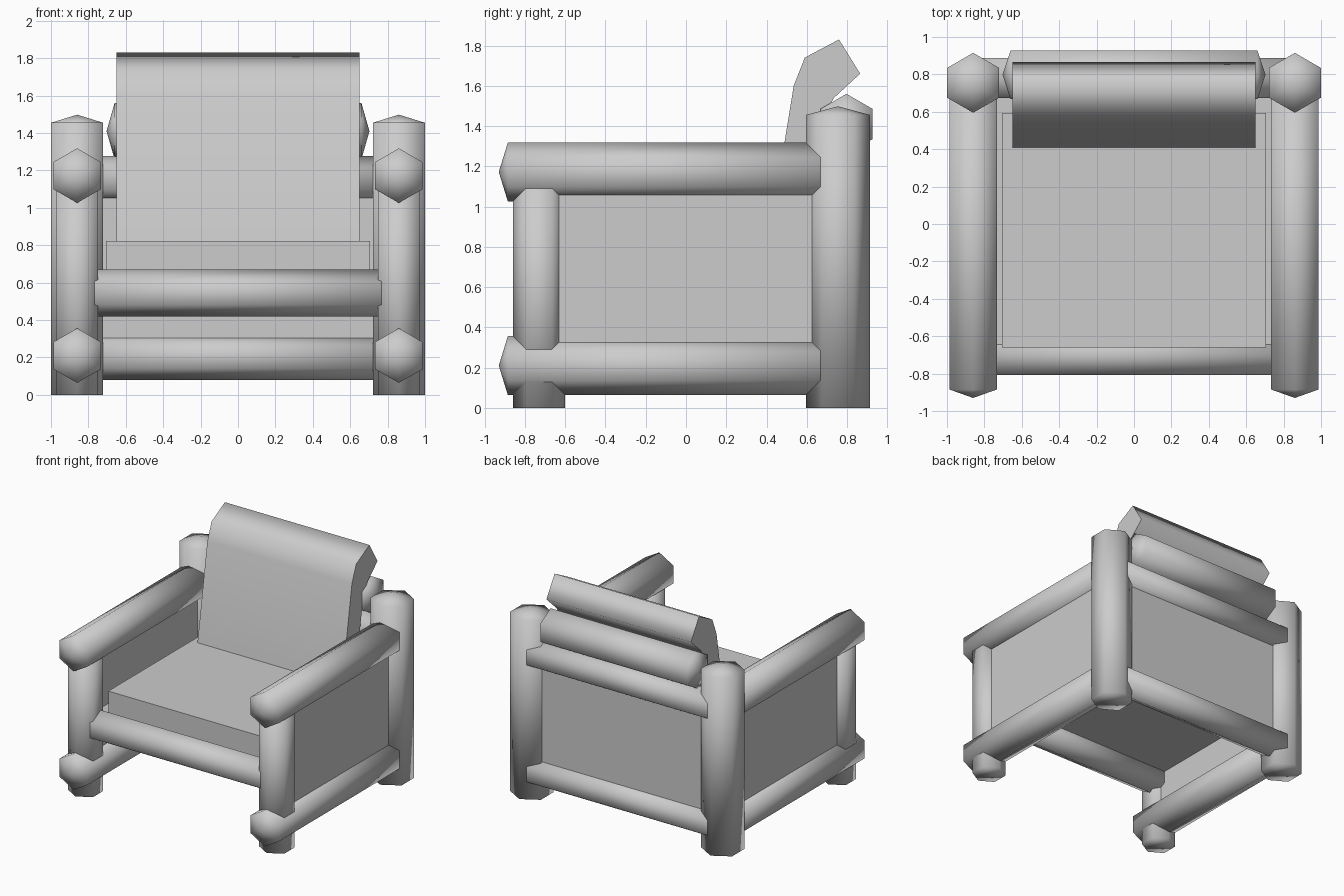
import bpy, bmesh, math
from mathutils import Vector

cube = bpy.data.objects.get("Cube")
if cube:
    bpy.data.objects.remove(cube, do_unlink=True)

grey = bpy.data.materials.new("plain_grey")
grey.use_nodes = True
colour = (0.604, 0.604, 0.604, 1)
grey.diffuse_color = colour
grey.node_tree.nodes["Principled BSDF"].inputs["Base Color"].default_value = colour


def finish(name, bm, smooth_angle=89):
    bmesh.ops.recalc_face_normals(bm, faces=bm.faces)
    mesh = bpy.data.meshes.new(name)
    bm.to_mesh(mesh)
    bm.free()
    mesh.materials.append(grey)
    obj = bpy.data.objects.new(name, mesh)
    bpy.context.collection.objects.link(obj)
    bpy.ops.object.select_all(action='DESELECT')
    obj.select_set(True)
    bpy.context.view_layer.objects.active = obj
    bpy.ops.object.shade_smooth_by_angle(angle=math.radians(smooth_angle))


def log(name, start, end, radius, point, tips=(0, 0)):
    """Six-sided log with one corner towards `point`; tips are cone heights."""
    start, end, point = Vector(start), Vector(end), Vector(point)
    axis = (end - start).normalized()
    side = axis.cross(point)
    bm = bmesh.new()
    rings = []
    for centre in (start, end):
        rings.append([bm.verts.new(centre + radius * (point * math.cos(i * math.pi / 3)
                                                      + side * math.sin(i * math.pi / 3)))
                      for i in range(6)])
    for i in range(6):
        j = (i + 1) % 6
        bm.faces.new((rings[0][i], rings[0][j], rings[1][j], rings[1][i]))
    for ring, centre, tip, way in ((rings[0], start, tips[0], -axis), (rings[1], end, tips[1], axis)):
        if tip:
            apex = bm.verts.new(centre + way * tip)
            for i in range(6):
                bm.faces.new((ring[i], ring[(i + 1) % 6], apex))
        else:
            bm.faces.new(ring)
    finish(name, bm, 180)


def box(name, low, high):
    bm = bmesh.new()
    bmesh.ops.create_cube(bm, size=1)
    for v in bm.verts:
        v.co = [l + (c + 0.5) * (h - l) for c, l, h in zip(v.co, low, high)]
    finish(name, bm)


def extrude_profile(name, profile, half_width):
    bm = bmesh.new()
    face = bm.faces.new([bm.verts.new((-half_width, y, z)) for y, z in profile])
    moved = bmesh.ops.extrude_face_region(bm, geom=[face])["geom"]
    bmesh.ops.translate(bm, vec=(2 * half_width, 0, 0),
                        verts=[g for g in moved if isinstance(g, bmesh.types.BMVert)])
    # Close the starting end if the extrusion moved it
    bmesh.ops.holes_fill(bm, edges=[e for e in bm.edges if e.is_boundary], sides=0)
    finish(name, bm)


Y, Z = (0, 1, 0), (0, 0, 1)

# Side frames: posts, arm, lower rail and panel
for label, s in (("left", 1), ("right", -1)):
    x = 0.86 * s
    log(f"{label}_back_post", (x, 0.755, 0), (x, 0.755, 1.455), 0.16, Y, (0, 0.043))
    log(f"{label}_front_post", (x, -0.73, 0), (x, -0.73, 1.15), 0.13, Y)
    for part, z in (("arm", 1.172), ("lower_rail", 0.21)):
        log(f"{label}_{part}", (x, -0.885, z), (x, 0.755, z), 0.146, Z, (0.045, 0))
    box(f"{label}_panel", (x - 0.055, -0.73, 0.21), (x + 0.055, 0.755, 1.172))

# Cross rails
log("front_rail", (-0.84, -0.698, 0.545), (0.84, -0.698, 0.545), 0.126, Z)
for part, z in (("upper", 1.1535), ("lower", 0.2035)):
    log(f"{part}_back_rail", (-0.86, 0.781, z), (0.86, 0.781, z), 0.1235, Z)
box("back_panel", (-0.8, 0.741, 0.2035), (0.8, 0.821, 1.1535))

# Head roll behind the cushion
log("head_roll", (-0.66, 0.797, 1.41), (0.66, 0.797, 1.41), 0.15, Z, (0.043, 0.043))

# Seat and cushions
box("seat_base", (-0.82, -0.69, 0.58), (0.82, 0.76, 0.64))
box("seat_cushion", (-0.705, -0.66, 0.6), (0.705, 0.594, 0.822))
extrude_profile("back_cushion",
                [(0.4, 0.77), (0.535, 1.6), (0.59, 1.74), (0.76, 1.83), (0.865, 1.66),
                 (0.735, 1.54), (0.68, 1.44), (0.57, 0.77)], 0.65)
